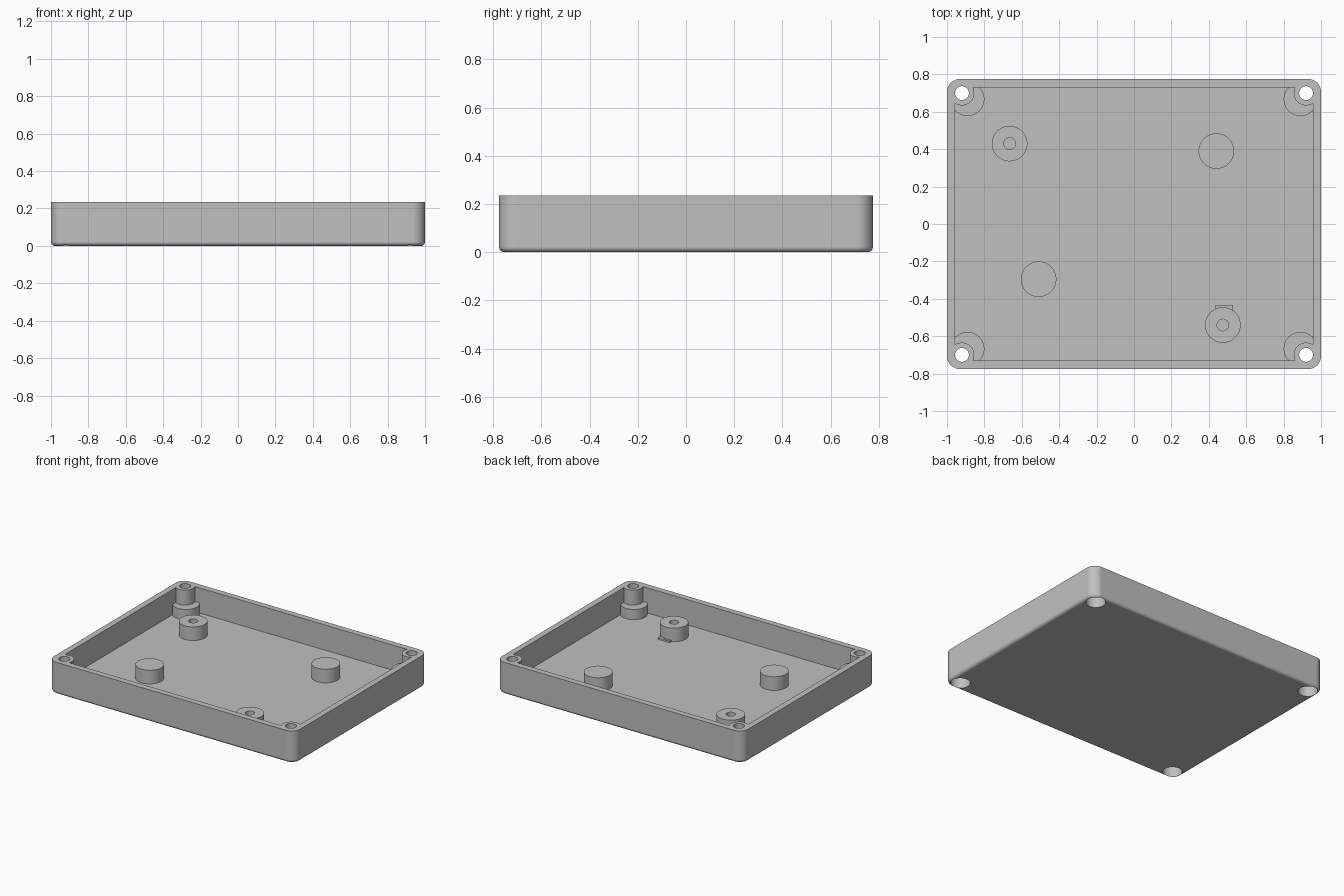
import bpy, bmesh
from math import radians, sin, cos, pi

if "Cube" in bpy.data.objects:
    bpy.data.objects.remove(bpy.data.objects["Cube"])

HX, HY, TOP, FLOOR = 1.0, 0.775, 0.235, 0.05
WALL, CORNER, EDGE = 0.044, 0.068, 0.022

grey = bpy.data.materials.new("light grey plastic")
grey.use_nodes = True
grey.diffuse_color = (0.53, 0.53, 0.53, 1)
grey.node_tree.nodes["Principled BSDF"].inputs["Base Color"].default_value = grey.diffuse_color


def finish(name, bm):
    bmesh.ops.recalc_face_normals(bm, faces=bm.faces)
    mesh = bpy.data.meshes.new(name)
    bm.to_mesh(mesh)
    bm.free()
    mesh.materials.append(grey)
    ob = bpy.data.objects.new(name, mesh)
    bpy.context.collection.objects.link(ob)
    return ob


def loft(name, rings):
    """Closed solid through rings of equal point count."""
    bm = bmesh.new()
    loops = [[bm.verts.new(p) for p in ring] for ring in rings]
    n = len(loops[0])
    for a, b in zip(loops, loops[1:]):
        for i in range(n):
            j = (i + 1) % n
            bm.faces.new((a[i], a[j], b[j], b[i]))
    bm.faces.new(loops[0][::-1])
    bm.faces.new(loops[-1])
    return finish(name, bm)


def circle(x, y, r, z, n=48):
    return [(x + r * cos(2 * pi * i / n), y + r * sin(2 * pi * i / n), z) for i in range(n)]


def rounded(inset, z, steps=10):
    r = CORNER - inset
    pts = []
    for q, (sx, sy) in enumerate([(1, 1), (-1, 1), (-1, -1), (1, -1)]):
        for k in range(steps + 1):
            a = (q + k / steps) * pi / 2
            pts.append((sx * (HX - CORNER) + r * cos(a), sy * (HY - CORNER) + r * sin(a), z))
    return pts


def cylinder(name, x, y, r, z0, z1):
    return loft(name, [circle(x, y, r, z0), circle(x, y, r, z1)])


def box(name, x0, x1, y0, y1, z0, z1):
    return loft(name, [[(x0, y0, z), (x1, y0, z), (x1, y1, z), (x0, y1, z)] for z in (z0, z1)])


def select(ob):
    bpy.ops.object.select_all(action='DESELECT')
    ob.select_set(True)
    bpy.context.view_layer.objects.active = ob


def cut(target, tool):
    """Subtract the tool, then discard it."""
    mod = target.modifiers.new("cut", 'BOOLEAN')
    mod.operation, mod.solver, mod.object = 'DIFFERENCE', 'EXACT', tool
    select(target)
    bpy.ops.object.modifier_apply(modifier=mod.name)
    bpy.data.objects.remove(tool)


def smooth(ob):
    select(ob)
    bpy.ops.object.shade_smooth_by_angle(angle=radians(30))
    mod = ob.modifiers.new("even normals", 'WEIGHTED_NORMAL')
    mod.keep_sharp = True


# Outer block with rounded corners and a rounded bottom edge
arc = [k / 6 * pi / 2 for k in range(7)]
tray = loft("tray", [rounded(EDGE * (1 - sin(a)), EDGE * (1 - cos(a))) for a in arc]
            + [rounded(0, TOP)])

# Cavity, leaving a screw post and a wider ledge in each corner
cavity = box("cavity", WALL - HX, HX - WALL, WALL - HY, HY - WALL, FLOOR, 0.3)
corners = [(sx, sy) for sx in (-1, 1) for sy in (-1, 1)]
for sx, sy in corners:
    cut(cavity, cylinder("post", sx * 0.92, sy * 0.70, 0.066, 0, 0.4))
    cut(cavity, cylinder("ledge", sx * 0.89, sy * 0.667, 0.09, 0, 0.125))
cut(tray, cavity)

# Screw holes with counterbores from below
for sx, sy in corners:
    cut(tray, cylinder("hole", sx * 0.92, sy * 0.70, 0.037, -0.1, 0.4))
    cut(tray, cylinder("counterbore", sx * 0.92, sy * 0.70, 0.066, -0.1, 0.085))
smooth(tray)

# Standoffs on the floor: two plain, two bored
for name, x, y, bored in [("rear_right_standoff", -0.665, 0.43, True),
                          ("rear_left_standoff", 0.44, 0.39, False),
                          ("front_right_standoff", -0.51, -0.295, False),
                          ("front_left_standoff", 0.475, -0.54, True)]:
    standoff = cylinder(name, x, y, 0.095, FLOOR - 0.01, 0.15)
    if bored:
        cut(standoff, cylinder("bore", x, y, 0.031, FLOOR, 0.3))
    smooth(standoff)

# Small tab beside the front left standoff
box("standoff_tab", 0.435, 0.53, -0.48, -0.432, FLOOR - 0.01, FLOOR + 0.012)
